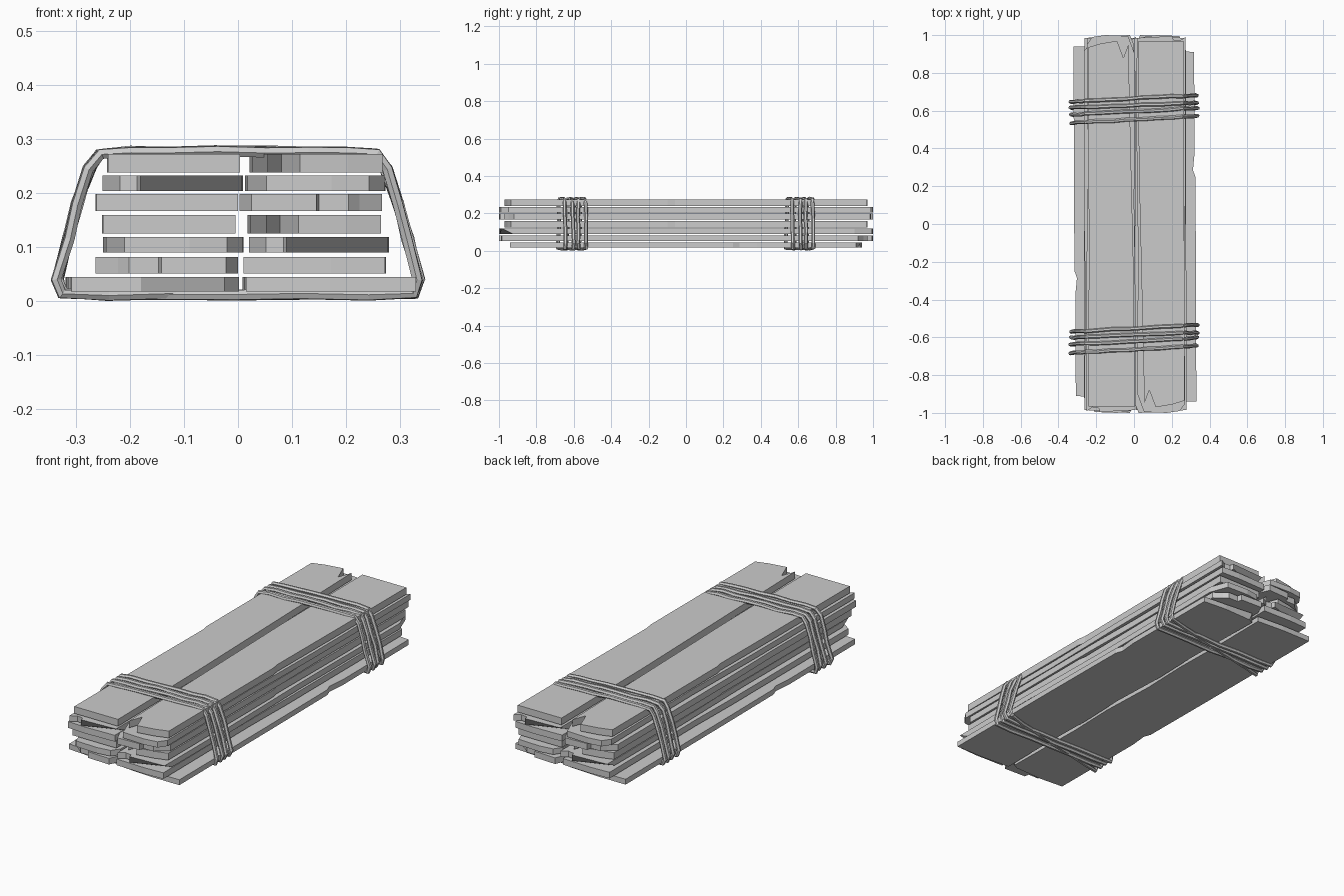
import bpy, bmesh, random

if "Cube" in bpy.data.objects:
    bpy.data.objects.remove(bpy.data.objects["Cube"])
random.seed(4)

# Plank outlines about their own centre: (x, y[, y shift of the lower face])
BASE = [(-.148, -.91), (-.02, -.92), (.135, -.935, .02), (.162, -.90), (.155, -.45), (.162, -.2),
        (.15, .1), (.158, .35), (.152, .62), (.155, .93), (.0, .94), (-.16, .94), (-.158, .2),
        (-.155, -.25), (-.142, -.285), (-.151, -.38)]
NOTCHED = [(-.123, -.965), (.122, -.965), (.117, -.3), (.088, .95), (.062, .88), (.028, .97),
           (-.06, .955), (-.125, .935), (-.125, .1), (-.118, .06), (-.122, -.4)]
SPLINTER = [(-.13, -.99), (-.098, -.97), (-.066, -.975), (-.06, -.995), (.128, -.985, .06),
            (.13, -.5), (.122, .1), (.125, .9), (.09, .995), (-.03, 1.0), (-.1, .99),
            (-.128, .95), (-.122, .3), (-.13, -.2)]
CHIPPED = [(-.132, -.95), (-.11, -1.0), (.01, -.995), (.015, -.97), (.07, -.97), (.09, -.95),
           (.132, -.92), (.132, .0), (.127, .3), (.13, .985), (.03, .99), (-.132, .985),
           (-.126, -.1)]


def plank(name, outline, cx, z0, z1, rot=False, mirror=False):
    sx = -1 if rot != mirror else 1
    sy = -1 if rot else 1
    bm = bmesh.new()
    low, high = [], []
    for p in outline:
        shift = p[2] if len(p) > 2 else 0
        low.append(bm.verts.new((cx + sx * p[0], sy * (p[1] + shift), z0)))
        high.append(bm.verts.new((cx + sx * p[0], sy * p[1], z1)))
    bm.faces.new(low)
    bm.faces.new(high)
    n = len(outline)
    for i in range(n):
        j = (i + 1) % n
        bm.faces.new((low[i], low[j], high[j], high[i]))
    bmesh.ops.recalc_face_normals(bm, faces=bm.faces)
    me = bpy.data.meshes.new(name)
    bm.to_mesh(me)
    bm.free()
    ob = bpy.data.objects.new(name, me)
    bpy.context.collection.objects.link(ob)


# Seven layers of two planks, bottom to top
layers = [
    (.018, .045, (BASE, -.160, False, False), (BASE, .170, True, False)),
    (.051, .082, (CHIPPED, -.132, False, True), (CHIPPED, .142, True, True)),
    (.090, .119, (SPLINTER, -.120, True, False), (SPLINTER, .150, False, False)),
    (.125, .160, (NOTCHED, -.127, False, False), (NOTCHED, .140, True, False)),
    (.167, .199, (CHIPPED, -.132, True, False), (CHIPPED, .135, False, False)),
    (.204, .233, (SPLINTER, -.121, False, False), (SPLINTER, .143, True, False)),
    (.238, .273, (NOTCHED, -.118, False, False), (NOTCHED, .143, True, False)),
]
for k, (z0, z1, left, right) in enumerate(layers, 1):
    plank(f"plank_left_{k}", left[0], left[1], z0, z1, *left[2:])
    plank(f"plank_right_{k}", right[0], right[1], z0, z1, *right[2:])

# Rope path: up the left side, over the top, down the right side, back underneath
OVER = [(-.325, .014), (-.335, .04), (-.315, .115), (-.297, .18), (-.276, .245), (-.256, .272),
        (-.2, .277), (-.12, .275), (-.04, .278), (.05, .277), (.13, .275), (.2, .277),
        (.255, .272), (.275, .245), (.296, .18), (.315, .115), (.335, .04), (.325, .014)]
UNDER = [(.24, .011), (.12, .014), (0, .012), (-.12, .013), (-.24, .011)]
Y_LEFT = [-.682, -.638, -.602, -.57]
Y_RIGHT = [-.645, -.602, -.575, -.535]


def rope(name, dy):
    pts = []
    for t in range(4):
        a, b, c = Y_LEFT[t], Y_RIGHT[t], Y_LEFT[(t + 1) % 4]
        for x, z in OVER:
            pts.append((x, a + (b - a) * (x + .335) / .67, z))
        for x, z in UNDER:
            pts.append((x, c + (b - c) * (x + .335) / .67, z))
    cu = bpy.data.curves.new(name, 'CURVE')
    cu.dimensions = '3D'
    cu.bevel_depth = .0105
    cu.bevel_resolution = 1
    sp = cu.splines.new('POLY')
    sp.points.add(len(pts) - 1)
    for q, (x, y, z) in zip(sp.points, pts):
        j = [random.uniform(-.003, .003) for _ in range(3)]
        q.co = (x + j[0], y + dy + j[1], max(z + j[2] * .6, .0105), 1)
    sp.use_cyclic_u = True
    sp.use_smooth = False
    # bake the curve to a mesh
    tmp = bpy.data.objects.new(name + "_path", cu)
    bpy.context.collection.objects.link(tmp)
    deps = bpy.context.evaluated_depsgraph_get()
    me = bpy.data.meshes.new_from_object(tmp.evaluated_get(deps))
    bpy.data.objects.remove(tmp)
    bpy.context.collection.objects.link(bpy.data.objects.new(name, me))


# Two identical bindings
rope("rope_front", 0)
rope("rope_back", 1.217)
